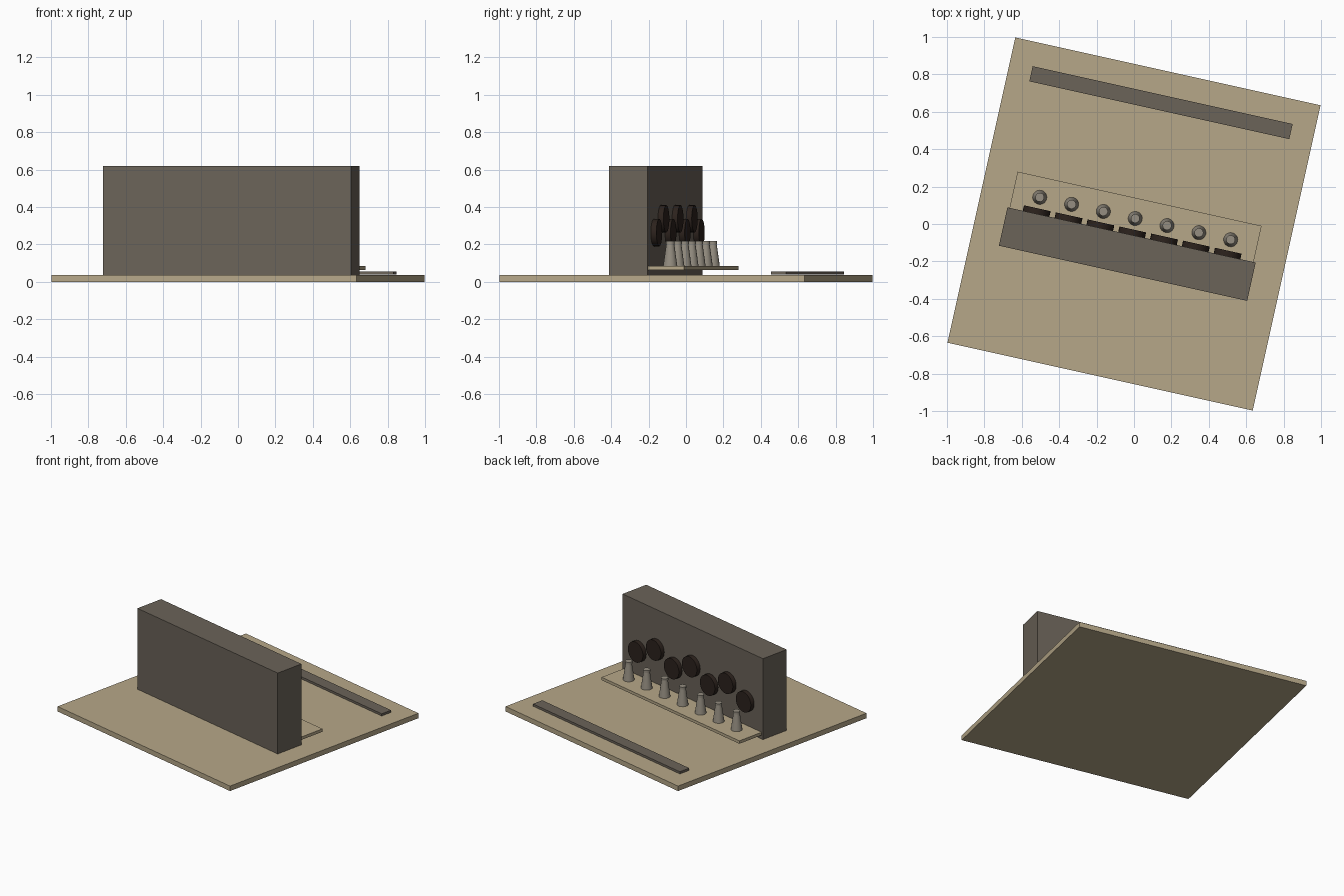
import bpy, math
from mathutils import Matrix

if "Cube" in bpy.data.objects:
    bpy.data.objects.remove(bpy.data.objects["Cube"])

TURN = Matrix.Rotation(math.radians(-12.53), 4, 'Z')   # whole model is turned about z


def material(name, rgb):
    m = bpy.data.materials.new(name)
    m.diffuse_color = (*rgb, 1)
    m.use_nodes = True
    m.node_tree.nodes["Principled BSDF"].inputs["Base Color"].default_value = m.diffuse_color
    return m


TAN = material("tan", (0.47, 0.39, 0.25))
STONE = material("stone", (0.145, 0.125, 0.098))
DARK = material("dark", (0.025, 0.016, 0.012))
PALE = material("pale", (0.30, 0.27, 0.22))


def finish(name, mat, smooth=False):
    ob = bpy.context.object
    ob.name = name
    ob.data.materials.append(mat)
    if smooth:
        bpy.ops.object.shade_smooth_by_angle(angle=math.radians(35))
    ob.matrix_world = TURN @ ob.matrix_basis
    return ob


def box(name, x, y, z, mat):
    bpy.ops.mesh.primitive_cube_add(size=1, location=[sum(r) / 2 for r in (x, y, z)])
    ob = bpy.context.object
    ob.scale = [r[1] - r[0] for r in (x, y, z)]
    bpy.ops.object.transform_apply(location=False, rotation=False, scale=True)
    return finish(name, mat)


def cone(name, r1, r2, x, y, z0, z1, mat):
    bpy.ops.mesh.primitive_cone_add(vertices=20, radius1=r1, radius2=r2, depth=z1 - z0,
                                    location=(x, y, (z0 + z1) / 2))
    return finish(name, mat, True)


# Ground slab, wall, shelf and far strip
box("base_slab", (-0.836, 0.836), (-0.836, 0.836), (0, 0.036), TAN)
box("wall", (-0.68, 0.68), (-0.27, -0.06), (0.036, 0.62), STONE)
box("shelf", (-0.668, 0.668), (-0.065, 0.138), (0.064, 0.085), TAN)
box("floor_strip", (-0.712, 0.712), (0.623, 0.706), (0.04, 0.056), STONE)

# Row of tapered bottles with caps, and staggered discs on the wall
for i in range(7):
    x = (i - 3) * 0.1743
    cone(f"bottle_{i + 1}", 0.038, 0.021, x, 0.03, 0.085, 0.204, PALE)
    cone(f"bottle_cap_{i + 1}", 0.024, 0.024, x, 0.03, 0.203, 0.219, PALE)
    bpy.ops.mesh.primitive_cylinder_add(
        vertices=24, radius=0.073, depth=0.034,
        location=(x, -0.047, 0.263 if i % 2 == 0 else 0.337), rotation=(math.pi / 2, 0, 0))
    finish(f"wall_disc_{i + 1}", DARK, True)
